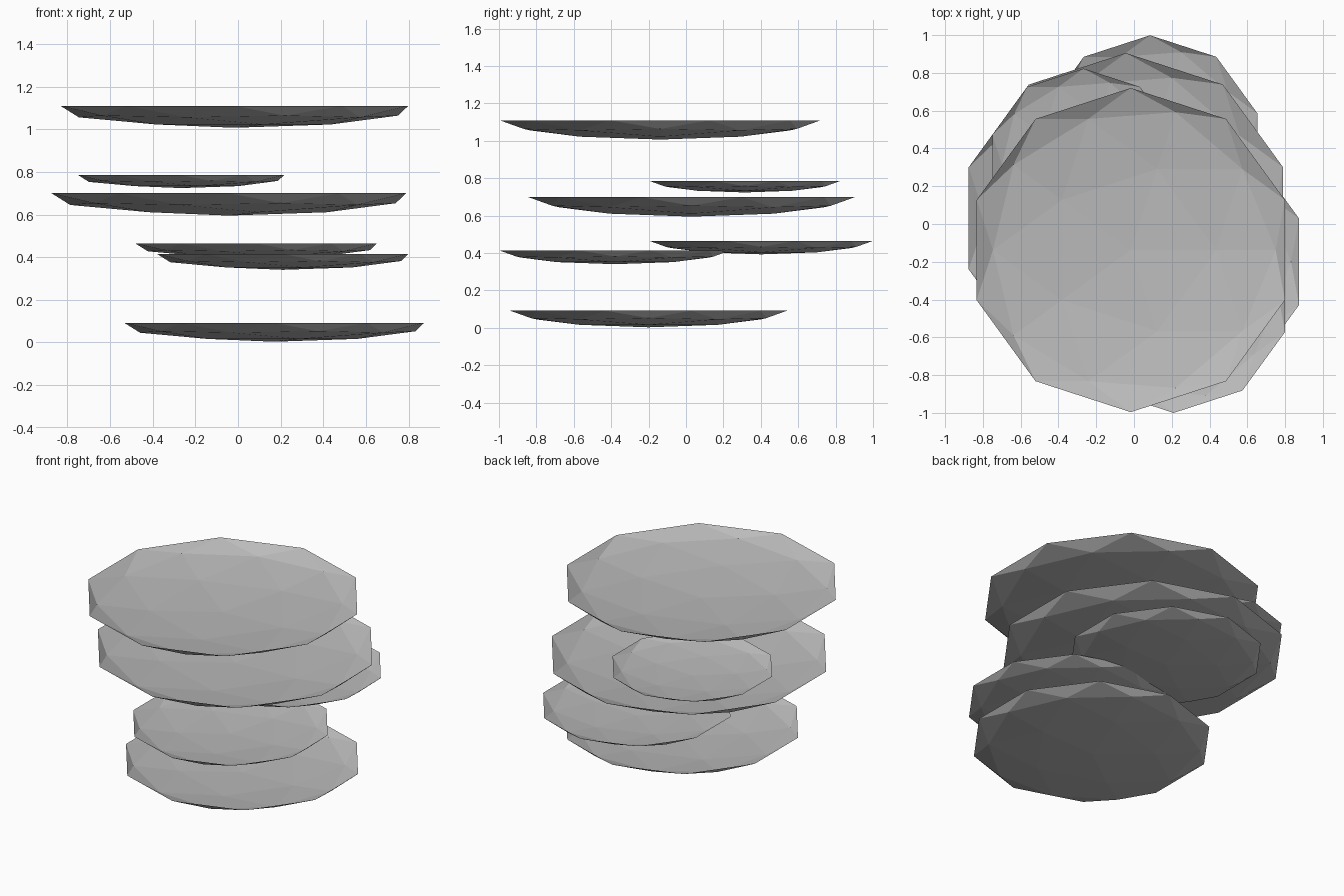
import bpy, bmesh
from math import pi
from mathutils import Matrix

cube = bpy.data.objects.get("Cube")
if cube:
    bpy.data.objects.remove(cube, do_unlink=True)

grey = bpy.data.materials.new("light_grey")
grey.use_nodes = True
colour = (0.5, 0.5, 0.5, 1)
grey.diffuse_color = colour
grey.node_tree.nodes["Principled BSDF"].inputs["Base Color"].default_value = colour

FLATNESS = 0.12  # depth of a dish relative to its radius


def dish(name, x, y, rim_z, radius):
    """Open faceted dish: the lower half of a flattened icosphere."""
    bm = bmesh.new()
    bmesh.ops.create_icosphere(bm, subdivisions=2, radius=1,
                               matrix=Matrix.Rotation(pi, 4, "Z"))
    upper = [v for v in bm.verts if v.co.z > 0.01]
    bmesh.ops.delete(bm, geom=upper, context="VERTS")
    bmesh.ops.scale(bm, vec=(radius, radius, radius * FLATNESS), verts=bm.verts)
    mesh = bpy.data.meshes.new(name)
    bm.to_mesh(mesh)
    bm.free()
    mesh.materials.append(grey)
    ob = bpy.data.objects.new(name, mesh)
    ob.location = (x, y, rim_z)
    bpy.context.collection.objects.link(ob)


# Stack of dishes, bottom to top
dish("bottom_dish", 0.17, -0.20, 0.092, 0.74)
dish("lower_front_dish", 0.21, -0.38, 0.415, 0.62)
dish("lower_back_dish", 0.085, 0.402, 0.465, 0.597)
dish("middle_dish", -0.043, 0.03, 0.70, 0.875)
dish("small_back_dish", -0.267, 0.315, 0.785, 0.508)
dish("top_dish", -0.017, -0.138, 1.11, 0.858)
